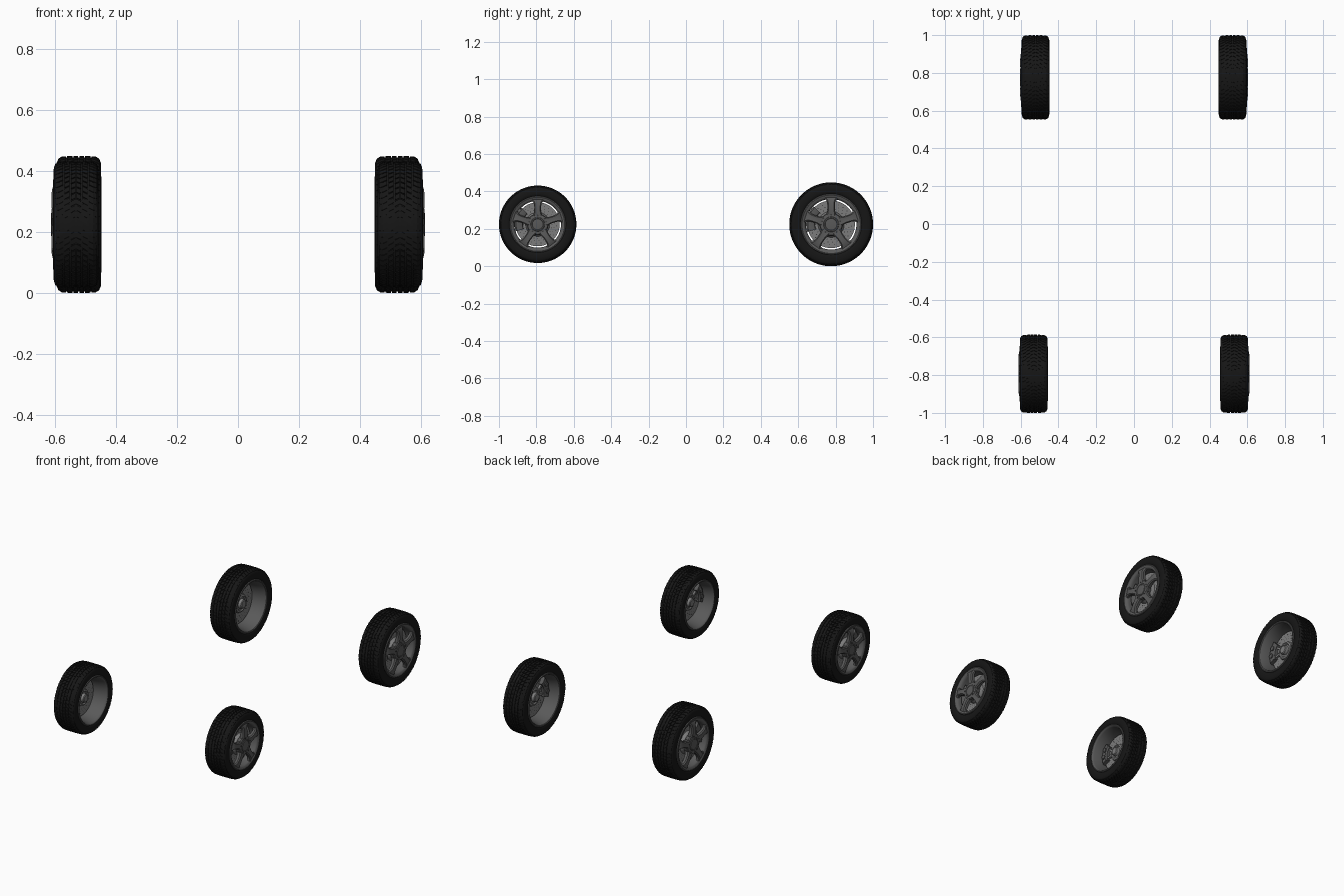
import bpy, bmesh
from math import sin, cos, radians, pi
from mathutils import Matrix, Vector

if "Cube" in bpy.data.objects:
    bpy.data.objects.remove(bpy.data.objects["Cube"])

# Wheels are modelled once: u = axle direction (outward), r = radius, a = angle
TAU = 2 * pi
K = 0.924                                   # front wheels are slightly smaller
WHEELS = [(corner + side, sx, x, y, k)
          for corner, x, y, k in (("front_", 0.5305, -0.793, K), ("rear_", 0.5215, 0.776, 1.0))
          for side, sx in (("right", 1), ("left", -1))]


def material(name, v):
    m = bpy.data.materials.new(name)
    m.diffuse_color = (v, v, v, 1)
    m.use_nodes = True
    m.node_tree.nodes["Principled BSDF"].inputs["Base Color"].default_value = m.diffuse_color
    return m


RUBBER = material("rubber", 0.008)
ALLOY = material("alloy", 0.10)
STEEL = material("steel", 0.20)
DARK = material("dark_metal", 0.04)


def P(u, r, a):
    return Vector((u, r * cos(a), r * sin(a)))


def lathe(bm, profile, seg=80, a0=0.0, a1=TAU):
    """Spin a closed (u, r) profile round the axle; caps partial sweeps."""
    full = a1 - a0 > TAU - 1e-4
    rings = [[bm.verts.new(P(u, r, a0 + (a1 - a0) * i / seg)) for u, r in profile]
             for i in range(seg if full else seg + 1)]
    n = len(profile)
    for i in range(seg):
        A, B = rings[i], rings[(i + 1) % len(rings)]
        for j in range(n):
            bm.faces.new((A[j], A[(j + 1) % n], B[(j + 1) % n], B[j]))
    if not full:
        bm.faces.new(rings[0])
        bm.faces.new(rings[-1])


def loft(bm, sections):
    """Skin a list of equal-length point loops and cap both ends."""
    loops = [[bm.verts.new(p) for p in s] for s in sections]
    n = len(loops[0])
    for A, B in zip(loops, loops[1:]):
        for j in range(n):
            bm.faces.new((A[j], A[(j + 1) % n], B[(j + 1) % n], B[j]))
    bm.faces.new(loops[0])
    bm.faces.new(loops[-1])


def peg(bm, u0, u1, r, a, rad, seg=10):
    """Small cylinder parallel to the axle."""
    c = P(0, r, a)
    loft(bm, [[c + P(u, rad, TAU * i / seg) for i in range(seg)] for u in (u0, u1)])


def place(part, bm, mat, angle=35):
    """Put a copy of the part on all four wheels."""
    bmesh.ops.remove_doubles(bm, verts=bm.verts, dist=1e-6)
    bmesh.ops.recalc_face_normals(bm, faces=bm.faces)
    for wheel, sx, x, y, k in WHEELS:
        b = bm.copy()
        b.transform(Matrix.Translation((sx * x, y, 0.224)) @ Matrix.Diagonal((sx, k, k, 1)))
        if sx < 0:
            bmesh.ops.reverse_faces(b, faces=b.faces)
        me = bpy.data.meshes.new(wheel + "_" + part)
        b.to_mesh(me)
        b.free()
        me.materials.append(mat)
        me.shade_smooth()
        me.set_sharp_from_angle(angle=radians(angle))
        bpy.context.collection.objects.link(bpy.data.objects.new(me.name, me))
    bm.free()


# Tyre carcass
half = [(0.062, 0.152), (0.066, 0.161), (0.071, 0.166), (0.0735, 0.178), (0.0735, 0.192),
        (0.072, 0.203), (0.068, 0.212), (0.062, 0.217), (0.050, 0.219)]
bm = bmesh.new()
lathe(bm, half + [(-u, r) for u, r in reversed(half)], 96)
place("tyre", bm, RUBBER)

# Tread: rows of slanted blocks forming a V pattern
bm = bmesh.new()
N = 60
pitch = TAU / N
for s in (-1, 1):
    for row, (u0, u1, r0, r1) in enumerate([(0.002, 0.017, 0.224, 0.224),
                                            (0.021, 0.038, 0.224, 0.2236),
                                            (0.042, 0.056, 0.2234, 0.222),
                                            (0.056, 0.068, 0.222, 0.2145)]):
        for i in range(N):
            sections = []
            for u, r in ((u0, r0), (u1, r1)):
                a = i * pitch + 2.6 * min(u, 0.056) + min(row, 2) * pitch * 0.3
                b = a + pitch * 0.8
                sections.append([P(s * u, 0.208, a), P(s * u, r, a), P(s * u, r, b), P(s * u, 0.208, b)])
            loft(bm, sections)
place("tread_blocks", bm, RUBBER, 20)

# Rim barrel with inner and outer lips
bm = bmesh.new()
lathe(bm, [(0.069, 0.163), (0.074, 0.161), (0.0755, 0.156), (0.073, 0.150), (0.071, 0.143),
           (0.066, 0.138), (0.055, 0.135), (0.0, 0.135), (-0.030, 0.139), (-0.062, 0.147),
           (-0.071, 0.151), (-0.074, 0.156), (-0.073, 0.161), (-0.068, 0.163),
           (-0.064, 0.154), (-0.03, 0.146), (0.0, 0.142), (0.05, 0.145), (0.064, 0.154)])
place("rim", bm, ALLOY)

# Five flared spokes
bm = bmesh.new()
for n in range(5):
    a = radians(90 + 72 * n)
    side = P(0, 1, a + pi / 2)
    sections = []
    for r, w, front, back in ((0.035, 0.026, 0.077, 0.050), (0.058, 0.025, 0.0795, 0.053),
                              (0.075, 0.0205, 0.081, 0.056), (0.100, 0.0195, 0.0808, 0.058),
                              (0.120, 0.022, 0.079, 0.058), (0.132, 0.028, 0.076, 0.057),
                              (0.143, 0.040, 0.072, 0.056)):
        rr = (r * r - w * w) ** 0.5 if r > 0.13 else r
        sections.append([P(u, rr if abs(f) == 1 else r, a) + side * w * f
                         for f, u in ((1, back), (1, front - 0.007), (0.72, front), (0.4, front - 0.001),
                                      (-0.4, front - 0.001), (-0.72, front), (-1, front - 0.007), (-1, back))])
    loft(bm, sections)
place("spokes", bm, ALLOY, 30)

# Hub plate and raised centre cap
bm = bmesh.new()
lathe(bm, [(0.045, 0), (0.045, 0.058), (0.070, 0.062), (0.076, 0.058), (0.0785, 0.046), (0.0785, 0)], 60)
place("hub_plate", bm, ALLOY)
bm = bmesh.new()
lathe(bm, [(0.07, 0), (0.07, 0.041), (0.080, 0.041), (0.0822, 0.039), (0.0822, 0.033),
           (0.0805, 0.031), (0.0815, 0.02), (0.082, 0)], 48)
place("centre_cap", bm, ALLOY)

# Wheel bolts
bm = bmesh.new()
for n in range(5):
    peg(bm, 0.07, 0.0805, 0.051, radians(90 + 72 * n), 0.005, 6)
place("wheel_bolts", bm, DARK)

# Vented brake disc
D = 0.020
bm = bmesh.new()
lathe(bm, [(D - 0.008, 0.066), (D - 0.008, 0.127), (D - 0.002, 0.127), (D - 0.002, 0.118),
           (D + 0.002, 0.118), (D + 0.002, 0.127), (D + 0.008, 0.127), (D + 0.008, 0.066)])
place("brake_disc", bm, STEEL)

# Drilled spots on both faces of the disc
bm = bmesh.new()
for n in range(24):
    for j, r in enumerate((0.082, 0.096, 0.110)):
        peg(bm, D - 0.0083, D + 0.0083, r, TAU * (n + j / 3) / 24, 0.0027, 8)
place("disc_drillings", bm, DARK)

# Disc hat and axle hub, seen from the inside
bm = bmesh.new()
lathe(bm, [(0.047, 0), (0.047, 0.060), (0.030, 0.070), (D - 0.009, 0.070), (D - 0.010, 0.058),
           (-0.002, 0.054), (-0.006, 0.044), (0.000, 0.038), (0.000, 0.030),
           (-0.016, 0.027), (-0.020, 0.022), (-0.020, 0)], 48)
place("axle_hub", bm, STEEL)

# Brake caliper straddling the leading edge of the disc
bm = bmesh.new()
mid = radians(166)
lathe(bm, [(D - 0.011, 0.084), (D - 0.011, 0.129), (D + 0.011, 0.129), (D + 0.011, 0.086),
           (D + 0.024, 0.088), (D + 0.028, 0.096), (D + 0.027, 0.125), (D + 0.018, 0.1335),
           (D - 0.022, 0.1335), (D - 0.034, 0.126), (D - 0.036, 0.094), (D - 0.030, 0.084)],
      16, mid - radians(32), mid + radians(32))
for s in (-1, 1):
    peg(bm, D - 0.042, D - 0.02, 0.107, mid + s * radians(13), 0.014, 20)
place("brake_caliper", bm, ALLOY)

# Bracket tying the caliper to the hub
bm = bmesh.new()
for s in (-1, 1):
    side = P(0, 1, mid + pi / 2)
    loft(bm, [[P(u, r, mid) + side * (s * c + w) for u, w in
               ((-0.004, -0.007), (-0.004, 0.007), (0.008, 0.007), (0.008, -0.007))]
              for r, c in ((0.045, 0.015), (0.092, 0.034))])
place("caliper_bracket", bm, STEEL)
